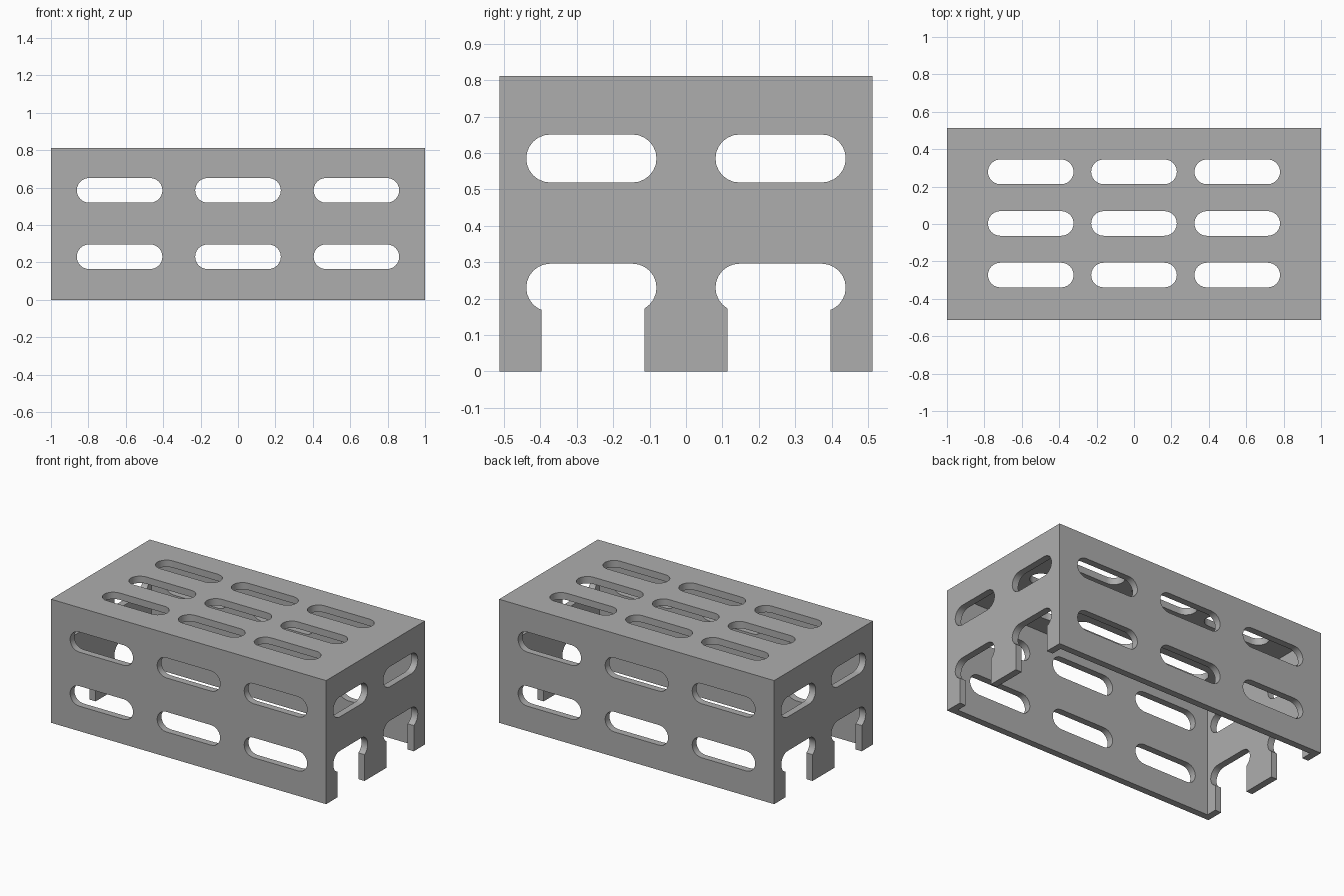
import bpy, bmesh
from math import sin, cos, pi, radians
from mathutils import Matrix, Vector

cube = bpy.data.objects.get("Cube")
if cube:
    bpy.data.objects.remove(cube, do_unlink=True)

LENGTH, DEPTH, HEIGHT, WALL = 2.0, 1.026, 0.812, 0.045
RADIUS = 0.066
LOW, HIGH = 0.23, 0.585          # heights of the two slot rows

metal = bpy.data.materials.new("plain grey")
metal.use_nodes = True
grey = (0.42, 0.42, 0.42, 1)
metal.diffuse_color = grey
metal.node_tree.nodes["Principled BSDF"].inputs["Base Color"].default_value = grey


def add_box(bm, size, centre):
    bmesh.ops.create_cube(bm, size=1, matrix=Matrix.Translation(centre) @ Matrix.Diagonal((*size, 1)))


def add_slot(bm, centre, length, along, across, reach):
    """Round-ended prism: 'along' is its long axis, 'reach' its half depth vector."""
    centre, along, across, reach = map(Vector, (centre, along, across, reach))
    ring = []
    for side in (1, -1):
        for i in range(13):
            a = -pi / 2 + pi * i / 12
            ring.append(centre + side * (along * (length / 2 - RADIUS + RADIUS * cos(a))
                                         + across * RADIUS * sin(a)))
    face = bm.faces.new([bm.verts.new(p - reach) for p in ring])
    out = bmesh.ops.extrude_face_region(bm, geom=[face])
    bmesh.ops.translate(bm, vec=reach * 2, verts=[v for v in out["geom"] if isinstance(v, bmesh.types.BMVert)])


def make_object(name, bm):
    bmesh.ops.recalc_face_normals(bm, faces=bm.faces[:])
    mesh = bpy.data.meshes.new(name)
    bm.to_mesh(mesh)
    bm.free()
    obj = bpy.data.objects.new(name, mesh)
    bpy.context.collection.objects.link(obj)
    mesh.materials.append(metal)
    return obj


# Solid body
bm = bmesh.new()
add_box(bm, (LENGTH, DEPTH, HEIGHT), (0, 0, HEIGHT / 2))
cover = make_object("slotted_cover", bm)

# Hollow inside, open at the bottom
cavity = bmesh.new()
add_box(cavity, (LENGTH - 2 * WALL, DEPTH - 2 * WALL, HEIGHT), (0, 0, HEIGHT / 2 - WALL))

# Slots through front and back walls
long_slots = bmesh.new()
for x in (-0.633, 0, 0.633):
    for z in (LOW, HIGH):
        add_slot(long_slots, (x, 0, z), 0.458, (1, 0, 0), (0, 0, 1), (0, 1, 0))

# Slots through the top
top_slots = bmesh.new()
for x in (-0.552, 0, 0.552):
    for y in (-0.273, 0.003, 0.279):
        add_slot(top_slots, (x, y, HEIGHT), 0.458, (1, 0, 0), (0, 1, 0), (0, 0, 0.1))

# Slots through both end walls, the lower ones open to the floor
end_slots, notches = bmesh.new(), bmesh.new()
for y in (-0.26, 0.26):
    for z in (LOW, HIGH):
        add_slot(end_slots, (0, y, z), 0.358, (0, 1, 0), (0, 0, 1), (1.2, 0, 0))
    add_box(notches, (2.4, 0.283, LOW + 0.1), (0, y * 0.982, (LOW - 0.1) / 2))

cutters = []
for name, bm in (("cavity", cavity), ("long_slots", long_slots), ("top_slots", top_slots),
                 ("end_slots", end_slots), ("notches", notches)):
    cutter = make_object(name + "_cutter", bm)
    cutter.hide_render = True
    cutters.append(cutter)
    mod = cover.modifiers.new(name, "BOOLEAN")
    mod.operation, mod.solver, mod.object = "DIFFERENCE", "EXACT", cutter

# Bake the cuts and drop the cutters
bpy.context.view_layer.update()
graph = bpy.context.evaluated_depsgraph_get()
baked = bpy.data.meshes.new_from_object(cover.evaluated_get(graph))
cover.modifiers.clear()
cover.data = baked
for cutter in cutters:
    bpy.data.objects.remove(cutter, do_unlink=True)

bpy.ops.object.select_all(action="DESELECT")
cover.select_set(True)
bpy.context.view_layer.objects.active = cover
bpy.ops.object.shade_smooth_by_angle(angle=radians(30))
